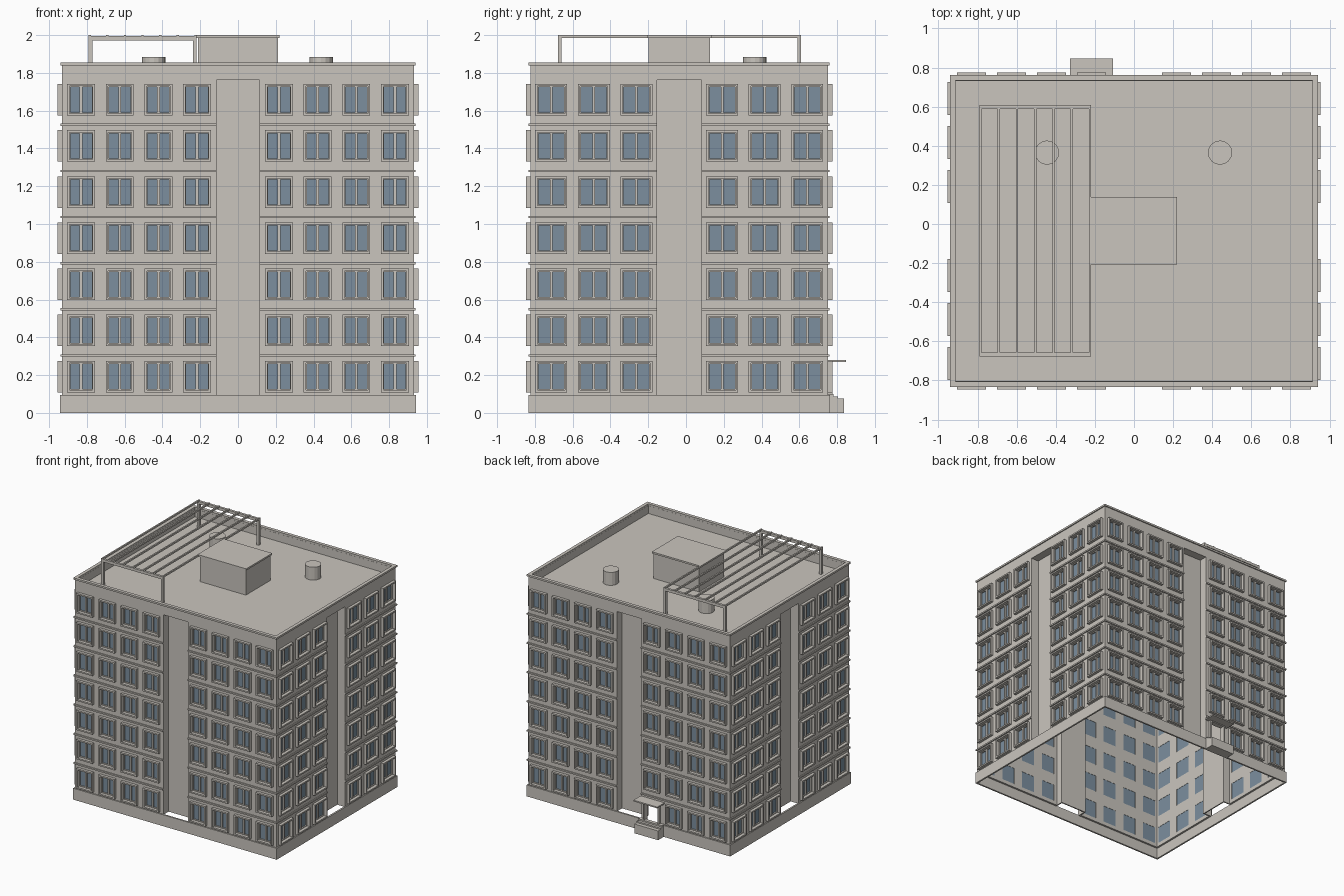
import bpy
import bmesh
from math import pi
from mathutils import Matrix

cube = bpy.data.objects.get("Cube")
if cube:
    bpy.data.objects.remove(cube, do_unlink=True)


def material(name, rgb):
    m = bpy.data.materials.new(name)
    m.use_nodes = True
    m.diffuse_color = (*rgb, 1)
    m.node_tree.nodes["Principled BSDF"].inputs["Base Color"].default_value = (*rgb, 1)
    return m


STONE = material("warm_grey_plaster", (0.59, 0.56, 0.515))
GLASS = material("blue_grey_glass", (0.2, 0.275, 0.345))

CY = -0.036                  # building centre in y
W, D = 0.932, 0.788          # half width and half depth of the walls
WALL_BOTTOM, ROOF, TOP, BASE = 0.09, 1.775, 1.855, 0.095
FLOORS = [0.192 + 0.2443 * i for i in range(7)]
WIN_H, FRAME, OUT, RECESS = 0.167, 0.012, 0.023, 0.07


def box(bm, x0, x1, y0, y1, z0, z1):
    size = Matrix.Diagonal((x1 - x0, y1 - y0, z1 - z0, 1))
    mid = Matrix.Translation(((x0 + x1) / 2, (y0 + y1) / 2, (z0 + z1) / 2))
    bmesh.ops.create_cube(bm, size=1, matrix=mid @ size)


def finish(bm, name, mat, turn=0, y=CY):
    mesh = bpy.data.meshes.new(name)
    bm.to_mesh(mesh)
    bm.free()
    mesh.materials.append(mat)
    ob = bpy.data.objects.new(name, mesh)
    ob.location.y = y
    ob.rotation_euler.z = turn
    bpy.context.collection.objects.link(ob)
    return ob


def boxes(name, items, mat=STONE, y=CY):
    bm = bmesh.new()
    for b in items:
        box(bm, *b)
    return finish(bm, name, mat, y=y)


def upright_ring(bm, u, z, w, h, t, y0, y1):
    """Rectangular frame standing in the plane of a facade."""
    for s in (-1, 1):
        c = u + s * (w - t) / 2
        box(bm, c - t / 2, c + t / 2, y0, y1, z - h / 2, z + h / 2)
        c = z + s * (h - t) / 2
        box(bm, u - w / 2 + t, u + w / 2 - t, y0, y1, c - t / 2, c + t / 2)


def flat_ring(a, b, t, z0, z1):
    """Four boxes that run round the building."""
    return [(-a, a, -b, -b + t, z0, z1), (-a, a, b - t, b, z0, z1),
            (-a, -a + t, -b + t, b - t, z0, z1), (a - t, a, -b + t, b - t, z0, z1)]


def facade(side, turn, half, dist, columns, win_w, recess, door_u=None):
    cols = sorted([-c for c in columns] + columns)
    hw, hh = win_w / 2 - FRAME, WIN_H / 2 - FRAME
    us = sorted([-half, half, -recess, recess] + [c + s * hw for c in cols for s in (-1, 1)])
    zs = sorted([WALL_BOTTOM, ROOF] + [z + s * hh for z in FLOORS for s in (-1, 1)])

    # Wall sheet with window holes and the open central bay
    bm = bmesh.new()
    grid = [[bm.verts.new((u, -dist, z)) for z in zs] for u in us]
    for i in range(len(us) - 1):
        for j in range(len(zs) - 1):
            u, z = (us[i] + us[i + 1]) / 2, (zs[j] + zs[j + 1]) / 2
            in_column = any(abs(u - c) < hw for c in cols)
            window = in_column and any(abs(z - f) < hh for f in FLOORS)
            door = door_u is not None and abs(u - door_u) < hw and z < FLOORS[0]
            if window or door or abs(u) < recess:
                continue
            bm.faces.new((grid[i][j], grid[i + 1][j], grid[i + 1][j + 1], grid[i][j + 1]))
    bmesh.ops.delete(bm, geom=[v for v in bm.verts if not v.link_faces], context='VERTS')
    wall = finish(bm, side + "_wall", STONE, turn)
    mod = wall.modifiers.new("thickness", 'SOLIDIFY')
    mod.thickness, mod.offset = 0.02, -1

    # Recessed central bay
    bm = bmesh.new()
    box(bm, -recess - 0.01, recess + 0.01, -dist + RECESS, -dist + RECESS + 0.01, WALL_BOTTOM, ROOF)
    for s in (-1, 1):
        u = s * (recess + 0.005)
        box(bm, u - 0.005, u + 0.005, -dist + 0.001, -dist + RECESS, WALL_BOTTOM, ROOF)
    finish(bm, side + "_recess", STONE, turn)

    # Window frames, sashes and mullions, with the glass behind
    frames, glass = bmesh.new(), bmesh.new()
    for u in cols:
        for z in FLOORS:
            if u == door_u and z == FLOORS[0]:
                for s in (-1, 1):
                    c = u + s * (hw + FRAME / 2)
                    box(frames, c - FRAME / 2, c + FRAME / 2, -dist - OUT, -dist, BASE, z + hh)
                box(frames, u - win_w / 2, u + win_w / 2, -dist - OUT, -dist, z + hh, z + WIN_H / 2)
                continue
            upright_ring(frames, u, z, win_w, WIN_H, FRAME, -dist - OUT, -dist)
            upright_ring(frames, u, z, 2 * hw, 2 * hh, 0.005, -dist + 0.003, -dist + 0.014)
            box(frames, u - 0.007, u + 0.007, -dist + 0.001, -dist + 0.014, z - hh, z + hh)
            box(glass, u - hw, u + hw, -dist + 0.014, -dist + 0.018, z - hh, z + hh)
    finish(frames, side + "_window_frames", STONE, turn)
    finish(glass, side + "_window_glass", GLASS, turn)

    # Ledges between the floors
    bm = bmesh.new()
    for z in FLOORS[:-1]:
        for a, b in ((-half - 0.009, -recess), (recess, half + 0.009)):
            box(bm, a, b, -dist - 0.009, -dist, z + 0.106, z + 0.118)
    finish(bm, side + "_ledges", STONE, turn)


LONG = [0.217, 0.421, 0.626, 0.831]
SHORT = [0.227, 0.452, 0.678]
facade("front", 0, W, D, LONG, 0.148, 0.114)
facade("back", pi, W, D, LONG, 0.148, 0.114, door_u=LONG[0])
facade("left", pi / 2, D, W, SHORT, 0.169, 0.117)
facade("right", -pi / 2, D, W, SHORT, 0.169, 0.117)

# Plinth, roof and parapet
boxes("plinth", flat_ring(W + 0.01, D + 0.01, 0.014, 0, BASE))
boxes("roof_deck", [(-W, W, -D, D, ROOF - 0.012, ROOF)])
boxes("parapet", flat_ring(W, D, 0.02, ROOF, TOP - 0.015))
boxes("parapet_cap", flat_ring(W + 0.009, D + 0.009, 0.028, TOP - 0.015, TOP))

# Stair house on the roof
boxes("stair_house", [(-0.212, 0.212, -0.198, 0.128, ROOF, 1.986)], y=0)
boxes("stair_house_roof", [(-0.22, 0.22, -0.206, 0.138, 1.986, 2.0)], y=0)

# Pergola: posts, end beams and long slats
PX, PY = (-0.791, -0.219), (-0.678, 0.609)
posts, beams, slats = [], [], []
for y in (PY[0], PY[1] - 0.02):
    beams.append((PX[0], PX[1], y, y + 0.02, 1.972, 1.995))
    for x in (PX[0], PX[1] - 0.02):
        posts.append((x, x + 0.02, y, y + 0.02, ROOF, 1.972))
step = (PX[1] - PX[0] - 0.012) / 6
for i in range(7):
    x = PX[0] + i * step
    slats.append((x, x + 0.012, PY[0], PY[1], 1.986, 2.0))
boxes("pergola_posts", posts, y=0)
boxes("pergola_beams", beams, y=0)
boxes("pergola_slats", slats, y=0)

# Roof vents
for name, x in (("right_vent", -0.445), ("left_vent", 0.44)):
    bm = bmesh.new()
    bmesh.ops.create_cone(bm, cap_ends=True, segments=16, radius1=0.062, radius2=0.062, depth=0.108,
                          matrix=Matrix.Translation((x, 0.365, ROOF + 0.054)))
    finish(bm, name, STONE, y=0)

# Entrance steps and canopy at the back
back = CY + D
boxes("entrance_steps", [(-0.327, -0.107, back, y, 0, z)
                         for y, z in ((0.782, 0.1), (0.804, 0.088), (0.836, 0.077))], y=0)
boxes("entrance_canopy", [(-0.327, -0.107, back, 0.847, 0.27, 0.281)], y=0)
